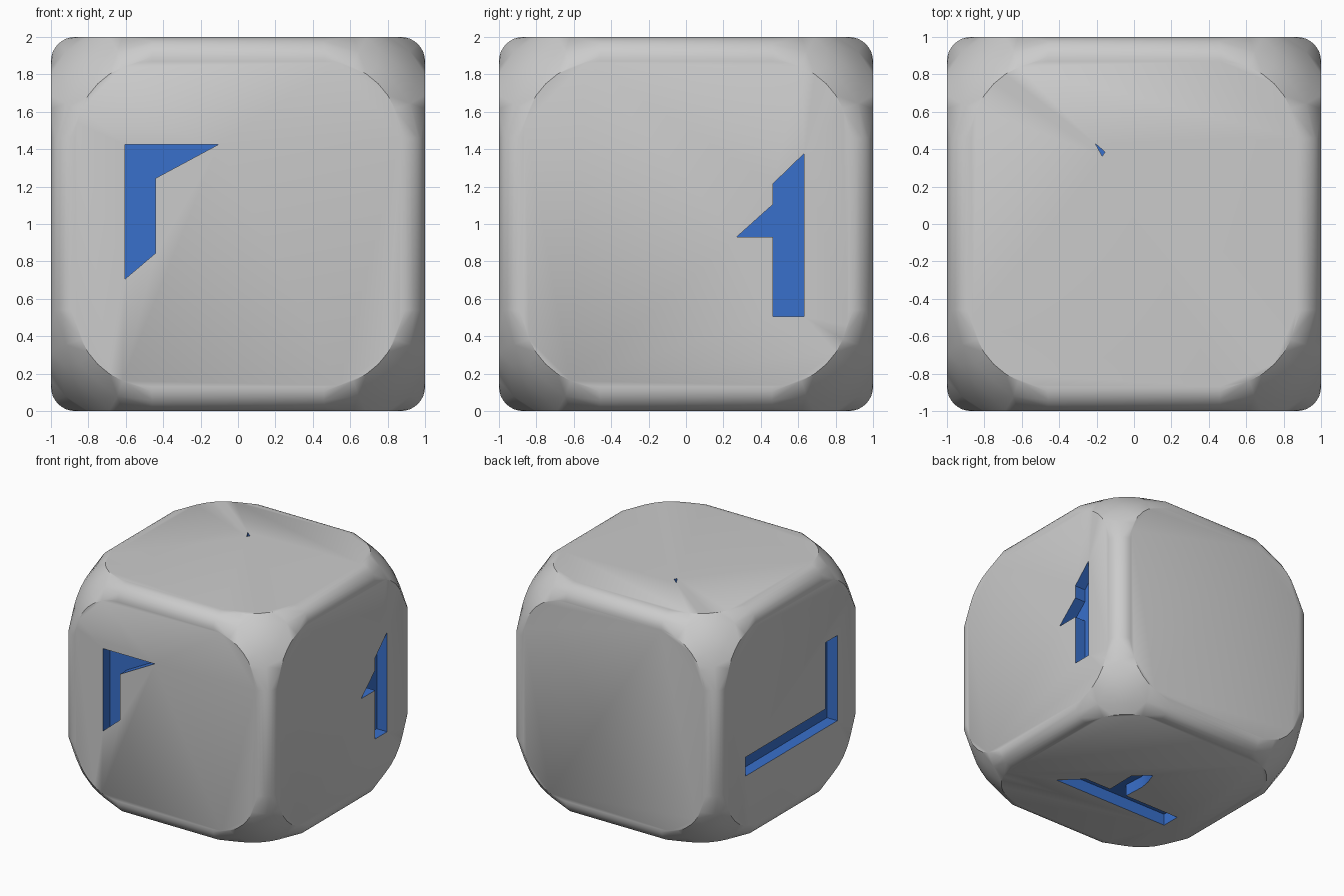
import bpy, bmesh, math
from itertools import product
from mathutils import Vector

if "Cube" in bpy.data.objects:
    bpy.data.objects.remove(bpy.data.objects["Cube"])

CORE, FLAT, DEPTH = 0.46, 0.87, 0.1
R = math.hypot(1 - CORE, FLAT - CORE)      # corner sphere radius, cut by the face planes

blue = bpy.data.materials.new("engraving_blue")
blue.diffuse_color = (0.04, 0.16, 0.6, 1)
blue.use_nodes = True
blue.node_tree.nodes["Principled BSDF"].inputs["Base Color"].default_value = blue.diffuse_color


def make_object(name, bm):
    bmesh.ops.recalc_face_normals(bm, faces=bm.faces)
    mesh = bpy.data.meshes.new(name)
    bm.to_mesh(mesh)
    bm.free()
    mesh.materials.append(None)
    mesh.materials.append(blue)
    obj = bpy.data.objects.new(name, mesh)
    bpy.context.collection.objects.link(obj)
    return obj


# One corner of the block: edge fillets, face arcs and a spherical cap
points = []
for axis in range(3):
    for i in range(9):
        a = math.pi / 2 * i / 8
        c, s = math.cos(a), math.sin(a)
        fillet = (CORE, FLAT + (1 - FLAT) * c, FLAT + (1 - FLAT) * s)
        arc = (1, CORE + (FLAT - CORE) * c, CORE + (FLAT - CORE) * s)
        for p in (fillet, arc):
            points.append(tuple(p[(k - axis) % 3] for k in range(3)))
N = 12
for i in range(1, N):
    for j in range(1, N - i):
        p = Vector((CORE,) * 3) + R * Vector((i, j, N - i - j)).normalized()
        if max(p) < 0.995:
            points.append(tuple(p))

# Mirror to all eight corners and wrap in a hull
bm = bmesh.new()
for signs in product((-1, 1), repeat=3):
    for p in points:
        bm.verts.new([s * c for s, c in zip(signs, p)])
bmesh.ops.translate(bm, verts=bm.verts, vec=(0, 0, 1))
bmesh.ops.remove_doubles(bm, verts=bm.verts, dist=0.0005)
hull = bmesh.ops.convex_hull(bm, input=bm.verts)
loose = [v for v in bm.verts if not v.link_faces]
bmesh.ops.delete(bm, geom=loose, context='VERTS')
bmesh.ops.dissolve_limit(bm, angle_limit=0.002, verts=bm.verts, edges=bm.edges)
die = make_object("die_body", bm)

# Engraved outlines: mapping from outline and height to space, then the profile
engravings = [
    (lambda u, v, w: (u, -w, v),           # front
     [(-.605, 1.425), (-.105, 1.425), (-.44, 1.245), (-.44, .845), (-.605, .705)]),
    (lambda u, v, w: (w, u, v),            # right
     [(.63, 1.375), (.465, 1.215), (.465, 1.105), (.27, .93), (.465, .93),
      (.465, .505), (.63, .505)]),
    (lambda u, v, w: (-w, u, v),           # left
     [(.61, .59), (.61, .755), (-.495, .755), (-.495, 1.335), (-.66, 1.335), (-.66, .59)]),
    (lambda u, v, w: (u, v, 1 - w),        # bottom
     [(.476, -.388), (.312, -.225), (.06, -.225), (.065, .04), (-.06, .165),
      (-.1, .05), (-.115, -.04), (-.105, -.225), (-.638, -.225), (-.638, -.388)]),
    (lambda u, v, w: (u, v, 1 + w),        # top
     [(-.207, .43), (-.155, .385), (-.17, .363)]),
]
bm = bmesh.new()
for place, outline in engravings:
    floor, lid = ([bm.verts.new(place(u, v, w)) for u, v in outline]
                  for w in (1 - DEPTH, 1.1))
    bm.faces.new(floor)
    bm.faces.new(lid)
    for i in range(len(outline)):
        bm.faces.new((floor[i - 1], floor[i], lid[i], lid[i - 1]))
for f in bm.faces:
    f.material_index = 1
cutter = make_object("engraving_cutter", bm)
cutter.hide_render = True

# Carve, then smooth the rounded areas
cut = die.modifiers.new("engraving", 'BOOLEAN')
cut.operation, cut.solver, cut.object = 'DIFFERENCE', 'EXACT', cutter
bpy.context.view_layer.objects.active = die
die.select_set(True)
bpy.ops.object.modifier_apply(modifier=cut.name)
bpy.data.objects.remove(cutter)
bpy.ops.object.shade_smooth_by_angle(angle=math.radians(30))
